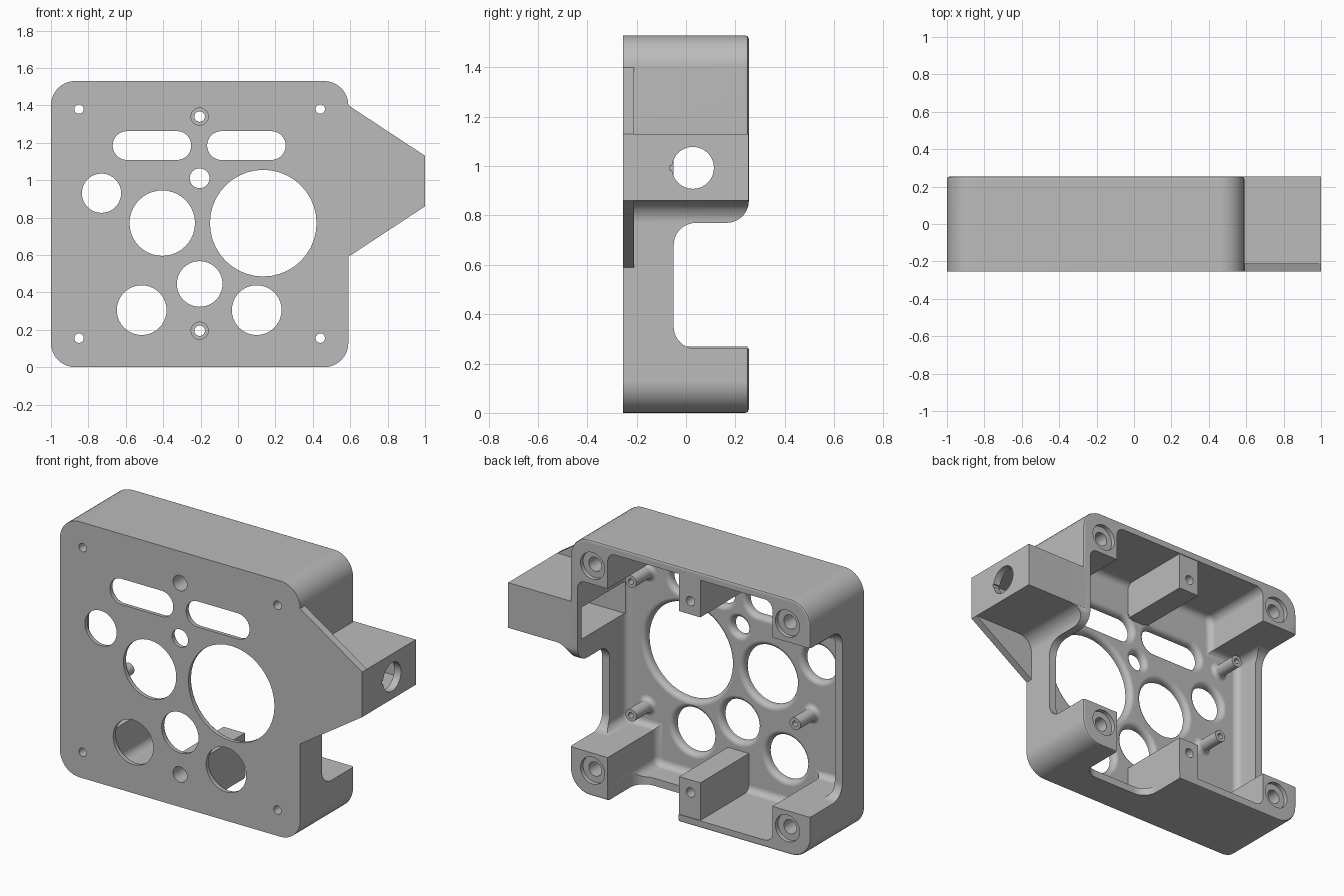
import bpy, bmesh, math

if "Cube" in bpy.data.objects:
    bpy.data.objects.remove(bpy.data.objects["Cube"])

grey = bpy.data.materials.new("light grey plastic")
grey.use_nodes = True
colour = (0.5, 0.5, 0.5, 1)
grey.diffuse_color = colour
grey.node_tree.nodes["Principled BSDF"].inputs["Base Color"].default_value = colour

FRONT, FLOOR, BACK = -0.255, -0.21, 0.255   # depth planes
RIM = -0.05                                 # depth of the side cut-outs
SCREWS = [(x, z) for x in (-0.85, 0.44) for z in (0.155, 1.38)]
CENTRES = [(-0.205, 0.195), (-0.205, 1.34)]


def loft(name, rings):
    """Skin a closed solid through equal rings of 3D points."""
    bm = bmesh.new()
    loops = [[bm.verts.new(p) for p in ring] for ring in rings]
    n = len(loops[0])
    for a, b in zip(loops, loops[1:]):
        for i in range(n):
            j = (i + 1) % n
            bm.faces.new((a[i], a[j], b[j], b[i]))
    bm.faces.new(loops[0])
    bm.faces.new(loops[-1])
    bmesh.ops.recalc_face_normals(bm, faces=bm.faces)
    mesh = bpy.data.meshes.new(name)
    bm.to_mesh(mesh)
    bm.free()
    mesh.materials.append(grey)
    obj = bpy.data.objects.new(name, mesh)
    bpy.context.scene.collection.objects.link(obj)
    return obj


def outline(cu, cv, hu, hv, r, steps=10):
    """Rectangle of half size hu, hv grown outwards by radius r."""
    pts = []
    for k, (su, sv) in enumerate(((1, 1), (-1, 1), (-1, -1), (1, -1))):
        for i in range(steps + 1):
            t = (k + i / steps) * math.pi / 2
            p = (cu + su * hu + r * math.cos(t), cv + sv * hv + r * math.sin(t))
            if not pts or math.dist(p, pts[-1]) > 1e-5:
                pts.append(p)
    if math.dist(pts[0], pts[-1]) < 1e-5:
        pts.pop()
    return pts


def column(name, x, z, hx, hz, layers):
    """Rounded column along y; layers are (radius, y)."""
    return loft(name, [[(u, y, v) for u, v in outline(x, z, hx, hz, r)] for r, y in layers])


def prism(name, pts, axis, a, b):
    if axis == "y":
        return loft(name, [[(u, d, v) for u, v in pts] for d in (a, b)])
    return loft(name, [[(d, u, v) for u, v in pts] for d in (a, b)])


def box(name, x0, x1, y0, y1, z0, z1):
    return prism(name, [(x0, z0), (x1, z0), (x1, z1), (x0, z1)], "y", y0, y1)


def combine(target, other, operation):
    mod = target.modifiers.new("cut", "BOOLEAN")
    mod.operation, mod.solver, mod.object = operation, "EXACT", other
    bpy.context.view_layer.objects.active = target
    bpy.ops.object.modifier_apply(modifier=mod.name)
    bpy.data.objects.remove(other)


def cut(target, other):
    combine(target, other, "DIFFERENCE")


def add(target, other):
    combine(target, other, "UNION")


def finish(obj):
    bpy.ops.object.select_all(action="DESELECT")
    obj.select_set(True)
    bpy.context.view_layer.objects.active = obj
    bpy.ops.object.shade_smooth_by_angle(angle=math.radians(30))
    mod = obj.modifiers.new("normals", "WEIGHTED_NORMAL")
    mod.keep_sharp = True


QUARTER = [i * math.pi / 12 for i in range(7)]

# Main shell with a softened back rim
housing = column("housing", -0.205, 0.765, 0.665, 0.635,
                 [(0.13, FRONT), (0.13, 0.24), (0.126, 0.25), (0.115, BACK)])

# Cross-shaped cavity leaves a solid post in every corner
FILLET = 0.04
floor_curve = [(0.05 - FILLET * (1 - math.sin(t)), FLOOR + FILLET * (1 - math.cos(t)))
               for t in QUARTER] + [(0.05, 0.4)]
for hx, hz in ((0.695, 0.455), (0.495, 0.67)):
    cut(housing, column("cavity", -0.205, 0.765, hx, hz, floor_curve))

# Central screw bosses on the top and bottom walls
for z0, z1 in ((0.02, 0.27), (1.26, 1.51)):
    add(housing, box("boss", -0.27, -0.13, -0.23, 0.25, z0, z1))

# Side box, triangular front flange and the curve under the box
add(housing, box("side_box", 0.56, 1, FRONT, BACK - 0.001, 0.86, 1.13))
add(housing, prism("flange", [(0.56, 1.4), (0.59, 1.4), (1, 1.13), (1, 0.86), (0.59, 0.59), (0.56, 0.59)],
                   "y", FRONT, FLOOR))
arc = [(0.68 - 0.09 * math.cos(t), 0.77 + 0.09 * math.sin(t)) for t in QUARTER]
add(housing, prism("gusset", arc + [(0.68, 0.88), (0.56, 0.88), (0.56, 0.77)],
                   "y", FLOOR - 0.01, BACK - 0.002))

# Hollow of the side box and its cable hole with a small key slot
cut(housing, box("hollow", 0.5, 0.955, -0.19, 0.215, 0.9, 1.09))
cut(housing, prism("cable_hole", outline(0.028, 0.993, 0, 0, 0.085), "x", 0.9, 1.1))
cut(housing, box("key_slot", 0.9, 1.1, -0.065, -0.04, 0.983, 1.003))

# Cut-outs in the left, right and bottom walls
def notch(v0, v1):
    r = 0.09
    return outline((RIM + 0.6) / 2, (v0 + v1) / 2, (0.6 - RIM) / 2 - r, (v1 - v0) / 2 - r, r)

cut(housing, prism("left_notch", notch(0.26, 0.77), "x", 0.45, 0.75))
cut(housing, prism("right_notch", notch(0.26, 1.27), "x", -1.1, -0.9))
cut(housing, loft("bottom_notch", [[(v, u, z) for u, v in notch(-0.13, 0.34)] for z in (-0.1, 0.08)]))
arc = [(0.165 + 0.09 * math.sin(t), 0.86 - 0.09 * math.cos(t)) for t in QUARTER]
cut(housing, prism("notch_corner", arc + [(0.3, 0.86), (0.3, 0.75), (0.165, 0.75)], "x", 0.45, 0.75))

# Face openings: x, z, radius, half length of the straight part
OPENINGS = [(-0.73, 0.93, 0.105, 0), (-0.405, 0.77, 0.175, 0), (0.135, 0.77, 0.285, 0),
            (-0.205, 1.01, 0.053, 0), (-0.205, 0.445, 0.122, 0), (-0.515, 0.305, 0.133, 0),
            (0.1, 0.305, 0.133, 0), (-0.46, 1.185, 0.077, 0.133), (0.045, 1.185, 0.077, 0.133)]
LIP = 0.03
for x, z, r, half in OPENINGS:
    rim = [(r + LIP * (1 - math.cos(t)), FLOOR - LIP * (1 - math.sin(t))) for t in QUARTER]
    cut(housing, column("opening", x, z, half, 0, [(r, -0.4)] + rim + [(r + LIP, -0.2)]))

# Stepped screw holes
for x, z in SCREWS:
    cut(housing, column("screw_hole", x, z, 0, 0,
                        [(0.025, -0.4), (0.025, 0.0), (0.042, 0.0), (0.042, 0.23),
                         (0.08, 0.23), (0.08, 0.4)]))
for x, z in CENTRES:
    cut(housing, column("centre_hole", x, z, 0, 0,
                        [(0.046, -0.4), (0.046, 0.1), (0.028, 0.1), (0.028, 0.4)]))
finish(housing)

# Board standoffs with flared feet and blind holes
for i, (x, z) in enumerate([(0.4, 1.18), (0.4, 0.38), (-0.687, 0.62), (-0.81, 1.16)]):
    foot = [(0.036 + 0.025 * (1 - math.sin(t)), FLOOR + 0.025 * (1 - math.cos(t))) for t in QUARTER]
    post = column("standoff_%d" % (i + 1), x, z, 0, 0,
                  [(0.061, FLOOR - 0.01)] + foot + [(0.036, RIM)])
    cut(post, column("pilot", x, z, 0, 0, [(0.016, -0.18), (0.016, 0.1)]))
    finish(post)
